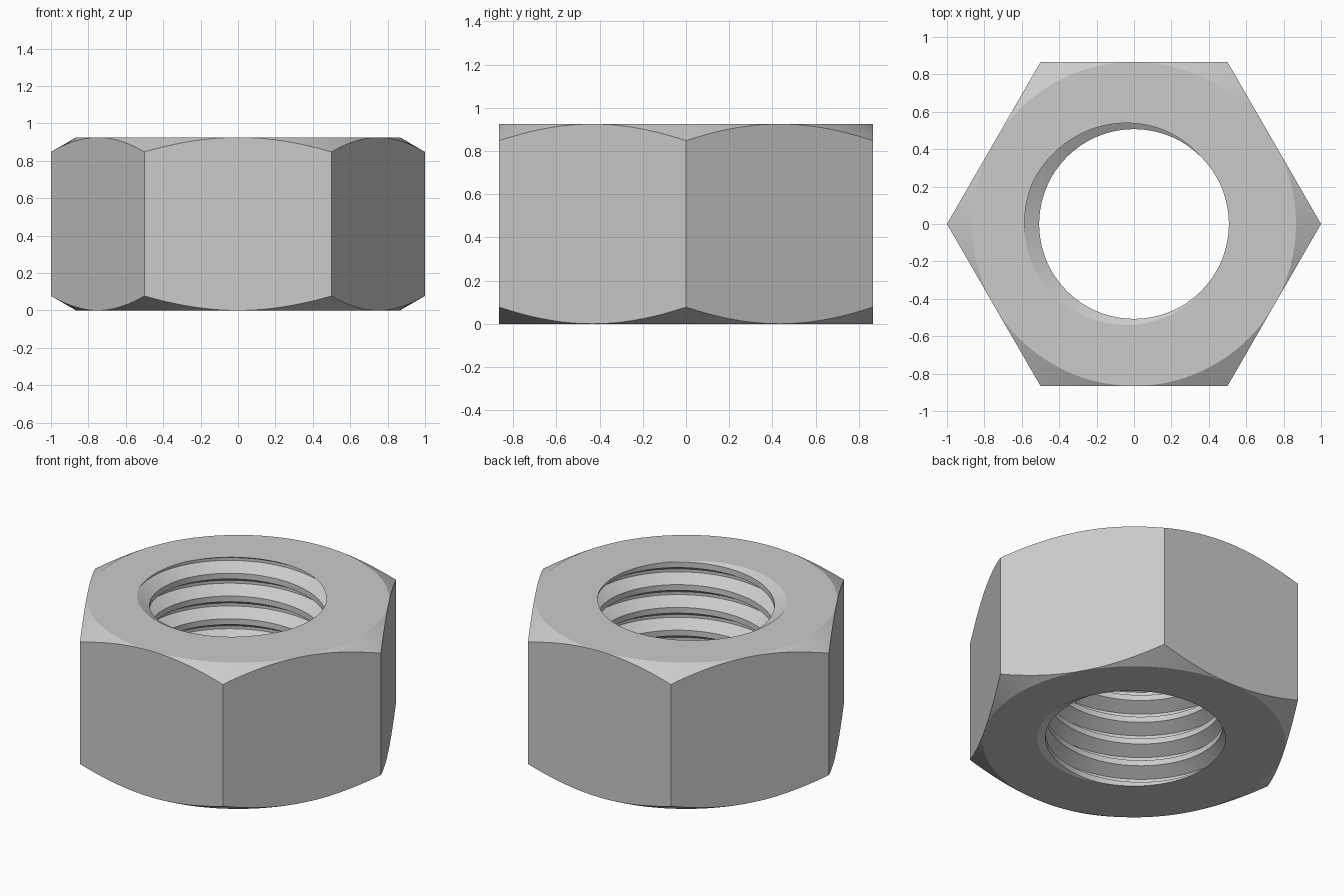
import bpy, bmesh, math

cube = bpy.data.objects.get("Cube")
if cube:
    bpy.data.objects.remove(cube)

HEIGHT = 0.925
FLAT = math.sqrt(3) / 2            # centre to flat side
MINOR, MAJOR = 0.507, 0.585        # thread crest and root radii
PITCH = 0.144
SEGS = 120
TURN = 2 * math.pi


def ring(bm, radius, height):
    """Ring of vertices; radius and height are functions of the angle."""
    verts = []
    for i in range(SEGS):
        a = TURN * i / SEGS
        verts.append(bm.verts.new((radius(a) * math.cos(a), radius(a) * math.sin(a), height(a))))
    return verts


def bridge(bm, low, high):
    for i in range(SEGS):
        j = (i + 1) % SEGS
        bm.faces.new((low[i], low[j], high[j], high[i]))


def hex_radius(a):
    return FLAT / math.cos(a % (TURN / 6) - TURN / 12)


def chamfer_drop(a):
    return (hex_radius(a) - FLAT) * math.tan(math.radians(30))


bm = bmesh.new()

# Threaded bore: one right-hand helical strip set, trimmed flush with both ends
profile = [(-3 / 8, MINOR), (-1 / 16, MAJOR), (1 / 16, MAJOR), (3 / 8, MINOR)]
columns = []
for i in range(SEGS + 1):
    a = TURN * i / SEGS
    column = []
    for t in range(-9, 4):
        for offset, r in profile:
            z = HEIGHT + PITCH * (t + offset + i / SEGS - 0.5)
            column.append(bm.verts.new((r * math.cos(a), r * math.sin(a), z)))
    columns.append(column)
for left, right in zip(columns, columns[1:]):
    for k in range(len(left) - 1):
        bm.faces.new((left[k], left[k + 1], right[k + 1], right[k]))
bmesh.ops.remove_doubles(bm, verts=bm.verts[:], dist=1e-5)
for z, direction in ((0, -1), (HEIGHT, 1)):
    bmesh.ops.bisect_plane(bm, geom=bm.verts[:] + bm.edges[:] + bm.faces[:], dist=1e-5,
                           plane_co=(0, 0, z), plane_no=(0, 0, direction), clear_outer=True)

# Hexagonal sides with conical chamfers above and below
rings = [ring(bm, lambda a: FLAT, lambda a: 0),
         ring(bm, hex_radius, chamfer_drop),
         ring(bm, hex_radius, lambda a: HEIGHT - chamfer_drop(a)),
         ring(bm, lambda a: FLAT, lambda a: HEIGHT)]
for low, high in zip(rings, rings[1:]):
    bridge(bm, low, high)
bmesh.ops.remove_doubles(bm, verts=bm.verts[:], dist=1e-5)

# Flat bearing faces between the bore and the chamfers
for z in (0, HEIGHT):
    rim = [e for e in bm.edges if e.is_boundary and all(abs(v.co.z - z) < 1e-4 for v in e.verts)]
    bmesh.ops.triangle_fill(bm, edges=rim, use_beauty=True, normal=(0, 0, 1 if z else -1))
bmesh.ops.recalc_face_normals(bm, faces=bm.faces[:])

mesh = bpy.data.meshes.new("hex_nut")
bm.to_mesh(mesh)
bm.free()
nut = bpy.data.objects.new("hex_nut", mesh)
bpy.context.collection.objects.link(nut)

# Plain grey steel
steel = bpy.data.materials.new("steel_grey")
steel.use_nodes = True
colour = (0.6, 0.6, 0.6, 1)
steel.diffuse_color = colour
steel.node_tree.nodes["Principled BSDF"].inputs["Base Color"].default_value = colour
mesh.materials.append(steel)

bpy.ops.object.select_all(action="DESELECT")
nut.select_set(True)
bpy.context.view_layer.objects.active = nut
bpy.ops.object.shade_smooth_by_angle(angle=math.radians(25))
